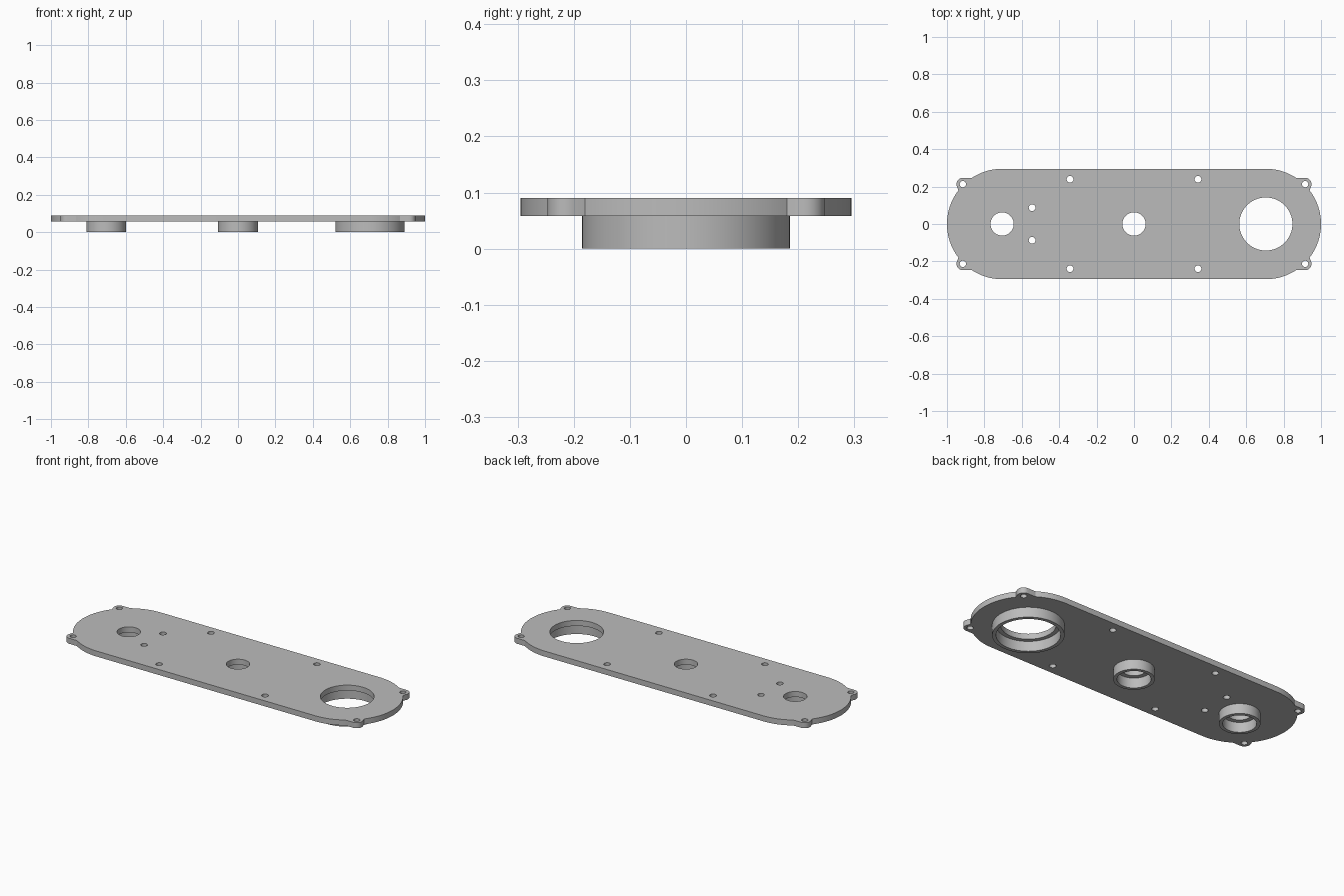
import bpy, bmesh
from math import cos, sin, radians, pi

cube = bpy.data.objects.get("Cube")
if cube:
    bpy.data.objects.remove(cube, do_unlink=True)

grey = bpy.data.materials.new("metal_grey")
grey.use_nodes = True
COLOUR = (0.5, 0.5, 0.5, 1)
grey.diffuse_color = COLOUR
grey.node_tree.nodes["Principled BSDF"].inputs["Base Color"].default_value = COLOUR

END_X, END_R = 0.705, 0.295      # rounded plate ends
LUG_X, LUG_Y, LUG_R = 0.915, 0.213, 0.034
Z_PLATE, Z_TOP = 0.058, 0.09


def arc(cx, cy, r, a0, a1, n):
    angles = [radians(a0 + (a1 - a0) * i / n) for i in range(n + 1)]
    return [(cx + r * cos(a), cy + r * sin(a)) for a in angles]


def circle(cx, cy, r, n=48):
    return arc(cx, cy, r, 0, 360, n)[:-1]


def slab(name, loops, z0, z1):
    """Extrude a flat outline with holes between two heights."""
    curve = bpy.data.curves.new(name, "CURVE")
    curve.dimensions = "2D"
    curve.fill_mode = "BOTH"
    curve.extrude = (z1 - z0) / 2
    for loop in loops:
        spline = curve.splines.new("POLY")
        spline.points.add(len(loop) - 1)
        for point, (x, y) in zip(spline.points, loop):
            point.co = (x, y, 0, 1)
        spline.use_cyclic_u = True
    temp = bpy.data.objects.new(name + "_outline", curve)
    bpy.context.collection.objects.link(temp)
    bpy.context.view_layer.update()
    graph = bpy.context.evaluated_depsgraph_get()
    mesh = bpy.data.meshes.new_from_object(temp.evaluated_get(graph))
    bpy.data.objects.remove(temp, do_unlink=True)

    # Weld the caps to the walls and lift into place
    bm = bmesh.new()
    bm.from_mesh(mesh)
    bmesh.ops.remove_doubles(bm, verts=bm.verts, dist=0.0001)
    bmesh.ops.translate(bm, verts=bm.verts, vec=(0, 0, (z0 + z1) / 2))
    bmesh.ops.recalc_face_normals(bm, faces=bm.faces)
    bm.to_mesh(mesh)
    bm.free()
    mesh.name = name
    mesh.materials.clear()
    mesh.materials.append(grey)
    obj = bpy.data.objects.new(name, mesh)
    bpy.context.collection.objects.link(obj)
    bpy.ops.object.select_all(action="DESELECT")
    obj.select_set(True)
    bpy.context.view_layer.objects.active = obj
    bpy.ops.object.shade_smooth_by_angle(angle=pi / 6)
    return obj


# Plate outline: one quarter with its lug, mirrored to all four corners
quarter = arc(END_X, 0, END_R, 0, 37.6, 14)
quarter += arc(LUG_X, LUG_Y, LUG_R, -20, 90, 10)
quarter += arc(END_X, 0, END_R, 56.9, 90, 12)
half = quarter + [(-x, y) for x, y in reversed(quarter)]
outline = half + [(x, -y) for x, y in reversed(half[1:-1])]

# Bosses: x position, outer radius, bearing seat radius, through hole radius
bosses = {
    "right_boss": (-END_X, 0.106, 0.087, 0.062),
    "middle_boss": (0, 0.106, 0.087, 0.062),
    "left_boss": (END_X, 0.185, 0.165, 0.142),
}

# Screw holes in the plate and the lugs
holes = [circle(x, 0, bore, 64) for x, outer, seat, bore in bosses.values()]
for side in (-1, 1):
    holes.append(circle(-0.545, side * 0.087, 0.018, 24))
    for end in (-1, 1):
        holes.append(circle(end * 0.342, side * 0.239, 0.018, 24))
        holes.append(circle(end * LUG_X, side * LUG_Y, 0.017, 24))

slab("plate", [outline] + holes, Z_PLATE, Z_TOP)

# Hollow bosses under the plate
for name, (x, outer, seat, bore) in bosses.items():
    slab(name, [circle(x, 0, outer, 64), circle(x, 0, seat, 64)], 0, Z_PLATE)
